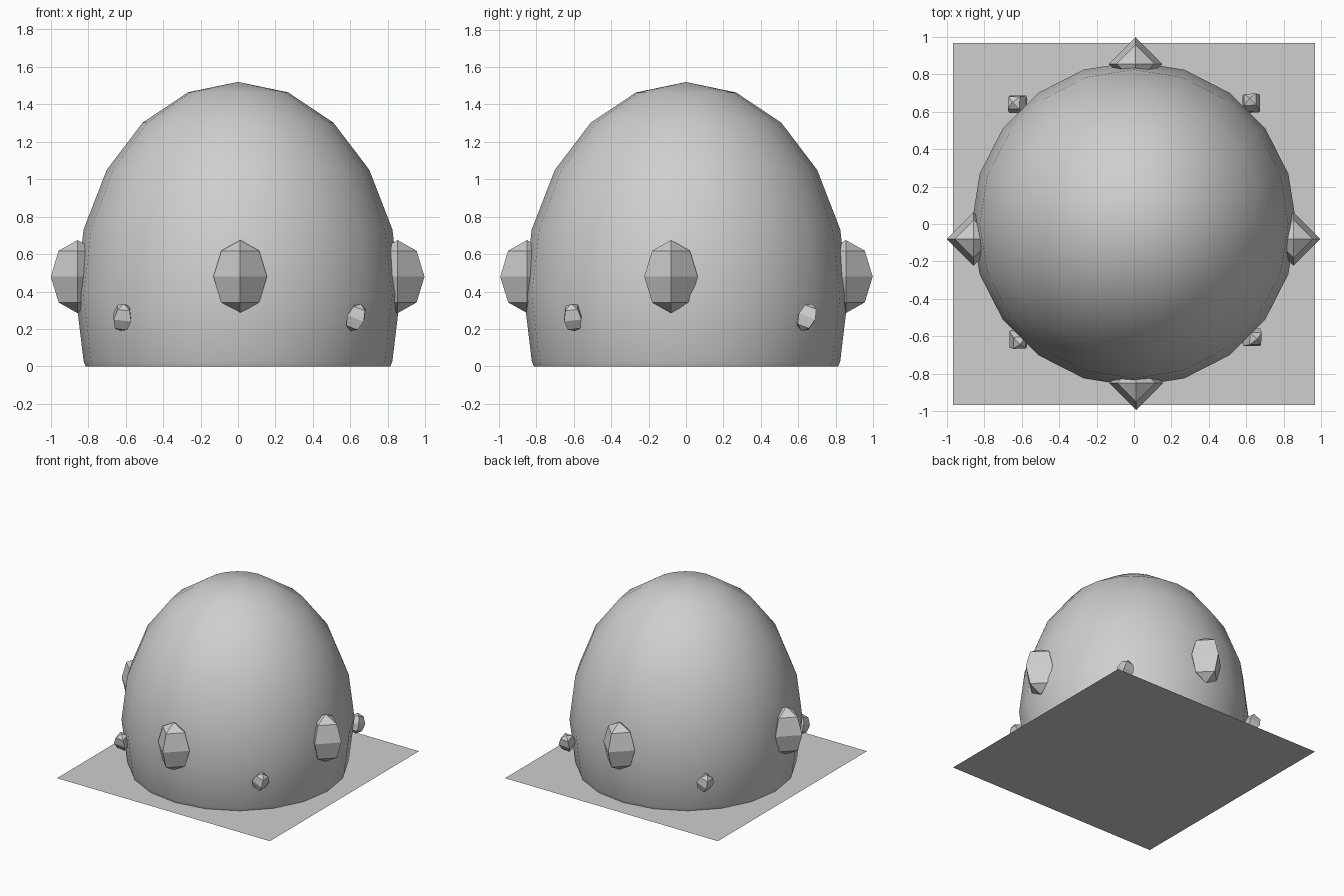
import bpy, bmesh, math
from mathutils import Matrix, Vector

if "Cube" in bpy.data.objects:
    bpy.data.objects.remove(bpy.data.objects["Cube"])

grey = bpy.data.materials.new("stone grey")
grey.diffuse_color = (0.62, 0.62, 0.62, 1)
grey.use_nodes = True
grey.node_tree.nodes["Principled BSDF"].inputs["Base Color"].default_value = grey.diffuse_color


def finish(name, bm, smooth=False):
    mesh = bpy.data.meshes.new(name)
    for f in bm.faces:
        f.smooth = smooth
    bm.to_mesh(mesh)
    bm.free()
    mesh.materials.append(grey)
    obj = bpy.data.objects.new(name, mesh)
    bpy.context.collection.objects.link(obj)
    return obj


def gem(name, loc, size, tilt=(0, 0, 0)):
    # faceted crystal: a four-sided, four-ring stretched ball
    bm = bmesh.new()
    bmesh.ops.create_uvsphere(bm, u_segments=4, v_segments=4, radius=1)
    rot = Matrix.Identity(4)
    for axis, deg in zip("XYZ", tilt):
        rot = Matrix.Rotation(math.radians(deg), 4, axis) @ rot
    bm.transform(Matrix.Translation(loc) @ rot @ Matrix.Diagonal((*size, 1)))
    finish(name, bm)


# ground sheet
bm = bmesh.new()
bmesh.ops.create_grid(bm, x_segments=1, y_segments=1, size=0.967)
finish("ground_sheet", bm)

# egg-shaped dome: stretched ball sliced open at the ground
bm = bmesh.new()
bmesh.ops.create_uvsphere(bm, u_segments=20, v_segments=10, radius=1)
bm.transform(Matrix.Translation((0, 0, 0.38)) @ Matrix.Diagonal((0.867, 0.867, 1.14, 1)))
bmesh.ops.bisect_plane(bm, geom=bm.verts[:] + bm.edges[:] + bm.faces[:],
                       plane_co=Vector((0, 0, 0)), plane_no=Vector((0, 0, 1)),
                       clear_inner=True)
finish("dome", bm, smooth=True)

# four large crystals around the wall
for side, x, y in (("front", 0.012, -0.85), ("back", 0.008, 0.855),
                   ("left", -0.857, -0.08), ("right", 0.853, -0.08)):
    gem("large_crystal_" + side, (x, y, 0.48), (0.143, 0.143, 0.195))

# four small tilted crystals on the diagonals
for side, x, y, tilt in (("front_left", -0.618, -0.615, (20, -10, 45)),
                         ("front_right", 0.63, -0.605, (20, 10, 45)),
                         ("back_left", -0.622, 0.64, (-20, -10, 45)),
                         ("back_right", 0.627, 0.645, (-20, 10, 45))):
    gem("small_crystal_" + side, (x, y, 0.262), (0.066, 0.066, 0.078), tilt)
